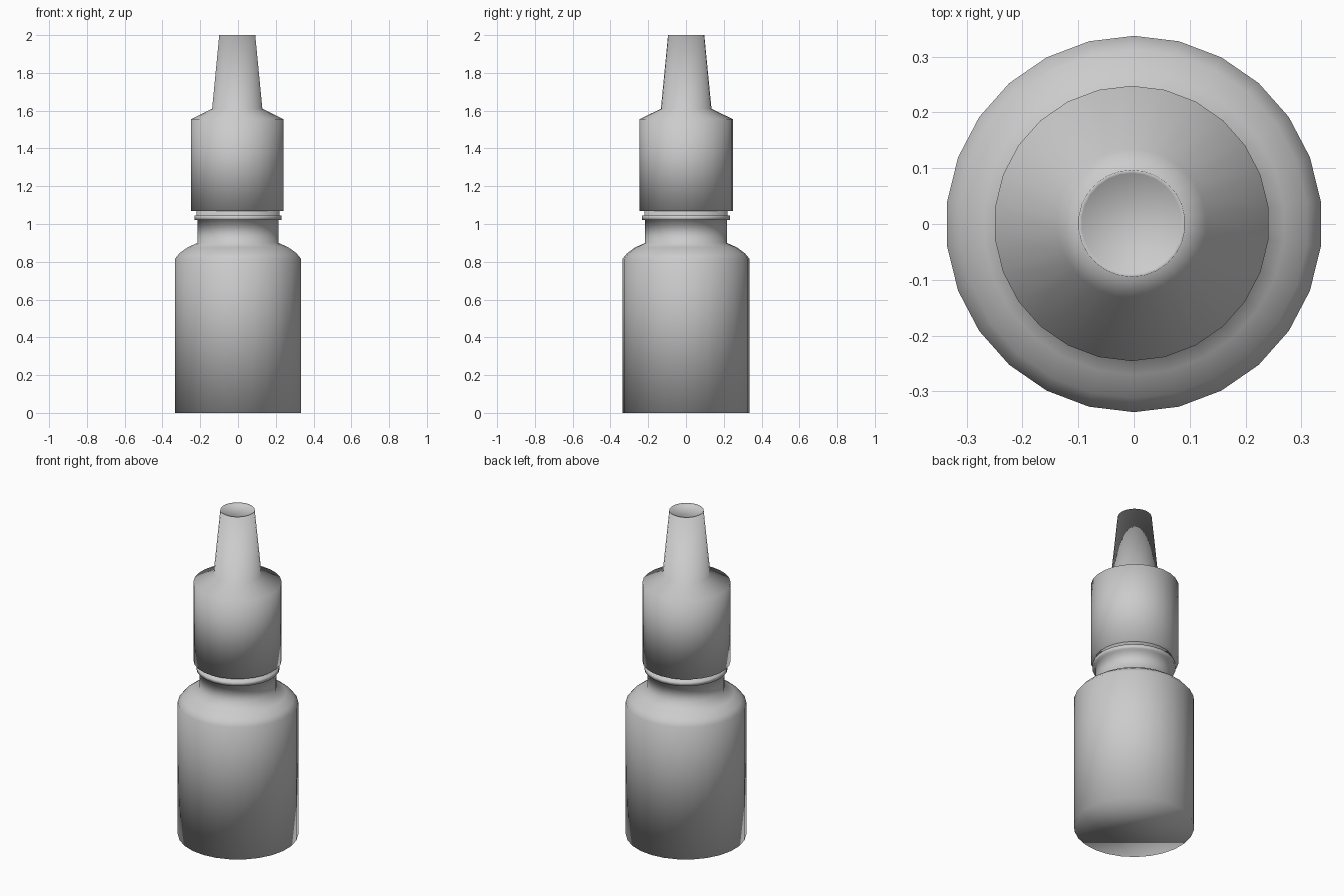
import bpy, bmesh, math

if "Cube" in bpy.data.objects:
    bpy.data.objects.remove(bpy.data.objects["Cube"])

SIDES = 26
plastic = bpy.data.materials.new("grey_plastic")
plastic.diffuse_color = (0.58, 0.58, 0.58, 1)
plastic.use_nodes = True
plastic.node_tree.nodes["Principled BSDF"].inputs["Base Color"].default_value = plastic.diffuse_color


def lathe(name, profile, centre=(0, 0)):
    """Revolve (radius, z) points into a capped, fully smooth-shaded solid."""
    bm = bmesh.new()
    rings = []
    for r, z in profile:
        ring = []
        for i in range(SIDES):
            a = math.pi / 2 + 2 * math.pi * i / SIDES
            ring.append(bm.verts.new((centre[0] + r * math.cos(a),
                                      centre[1] + r * math.sin(a), z)))
        rings.append(ring)
    for low, high in zip(rings, rings[1:]):
        for i in range(SIDES):
            j = (i + 1) % SIDES
            bm.faces.new((low[i], low[j], high[j], high[i]))
    bm.faces.new(rings[0][::-1])
    bm.faces.new(rings[-1])
    for face in bm.faces:
        face.smooth = True
    mesh = bpy.data.meshes.new(name)
    bm.to_mesh(mesh)
    bm.free()
    mesh.materials.append(plastic)
    obj = bpy.data.objects.new(name, mesh)
    bpy.context.collection.objects.link(obj)
    return obj


# Bottle body with rounded shoulder, neck, tamper ring and collar
lathe("bottle", [(0.337, 0), (0.337, 0.815), (0.312, 0.845), (0.27, 0.876),
                 (0.216, 0.9), (0.216, 1.021), (0.233, 1.021), (0.233, 1.046),
                 (0.221, 1.046), (0.221, 1.075)])

# Screw cap with sloped shoulder, tapered tip and shallow dished end
lathe("cap", [(0.2465, 1.07), (0.2465, 1.555), (0.134, 1.61), (0.096, 2.0),
              (0.09, 1.992)], centre=(-0.004, 0.001))
